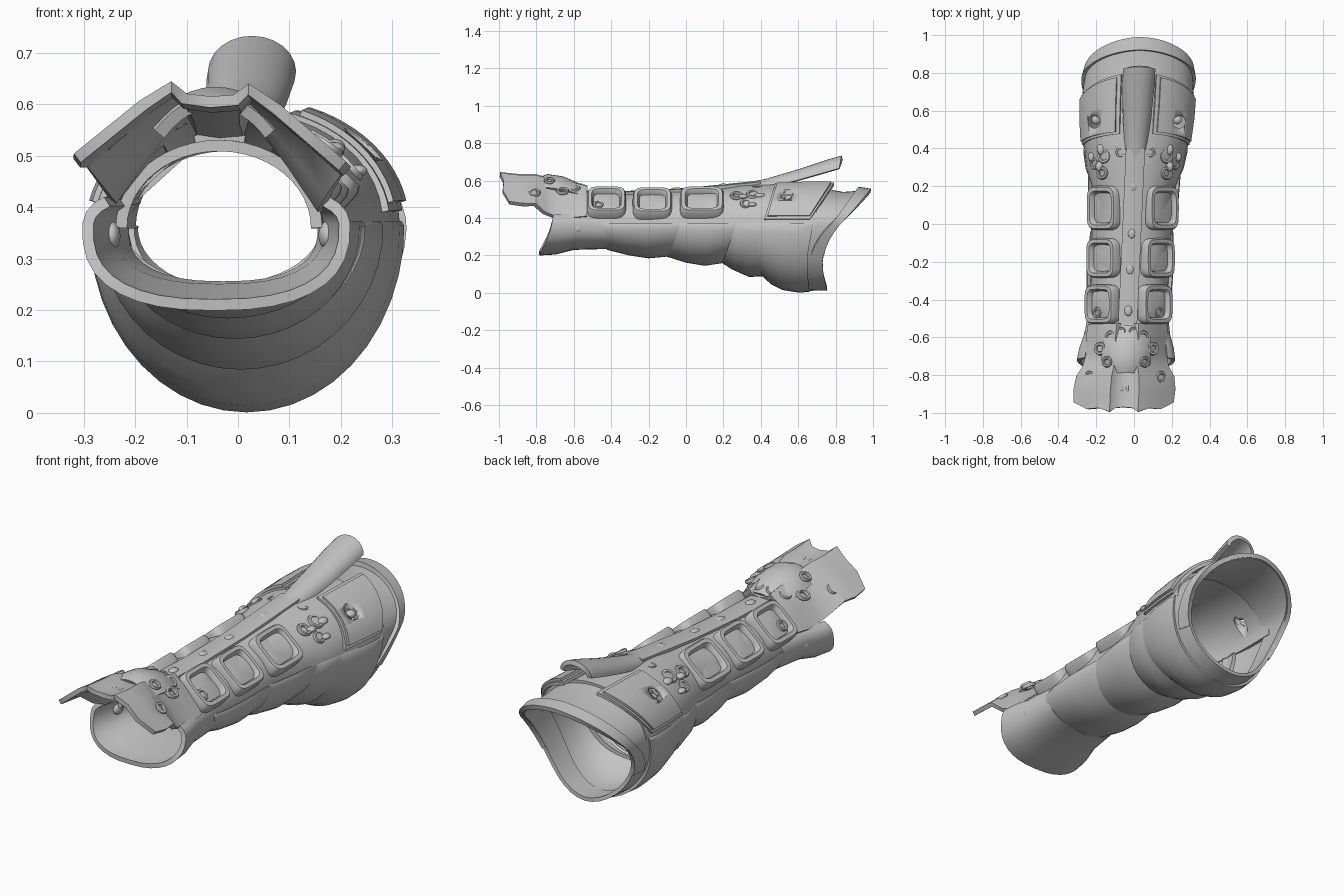
import bpy, bmesh, math
from mathutils import Matrix, Vector

cube = bpy.data.objects.get("Cube")
if cube:
    bpy.data.objects.remove(cube, do_unlink=True)

steel = bpy.data.materials.new("grey_steel")
steel.use_nodes = True
steel.diffuse_color = (0.55, 0.55, 0.55, 1)
steel.node_tree.nodes["Principled BSDF"].inputs["Base Color"].default_value = (0.55, 0.55, 0.55, 1)

MID = 0.36  # height of the widest line of the sleeve


def centre(y):
    return 0.045 * y - 0.01


def finish(name, bm, angle=35, thick=0):
    mesh = bpy.data.meshes.new(name)
    bm.to_mesh(mesh)
    bm.free()
    mesh.materials.append(steel)
    ob = bpy.data.objects.new(name, mesh)
    bpy.context.collection.objects.link(ob)
    bpy.ops.object.select_all(action='DESELECT')
    ob.select_set(True)
    bpy.context.view_layer.objects.active = ob
    if thick:
        mod = ob.modifiers.new("thickness", 'SOLIDIFY')
        mod.thickness = thick
        mod.offset = 0
        bpy.ops.object.modifier_apply(modifier=mod.name)
    bpy.ops.object.shade_smooth_by_angle(angle=math.radians(angle))
    return ob


def loft(name, rows, thick=0.022):
    """Open sheet through rows of points, thickened."""
    bm = bmesh.new()
    grid = [[bm.verts.new(p) for p in row] for row in rows]
    for a, b in zip(grid, grid[1:]):
        for i in range(len(a) - 1):
            bm.faces.new((a[i], a[i + 1], b[i + 1], b[i]))
    bmesh.ops.remove_doubles(bm, verts=bm.verts, dist=0.0005)
    return finish(name, bm, 35, thick)


def arc_point(row, deg, power=1, dip=0):
    """Point on an egg-shaped section; row = y bottom, side, top, z bottom, top, half width."""
    yb, ys, yt, zb, zt, w = row
    c, s = math.cos(math.radians(deg)), math.sin(math.radians(deg))
    y = ys + ((yt - ys) * s if s > 0 else (ys - yb) * s - dip * math.sin(-math.pi * s))
    z = MID + (zt - MID if s > 0 else MID - zb) * math.copysign(abs(s) ** power, s)
    return Vector((centre(y) + w * math.copysign(abs(c) ** power, c), y, z))


def shell(name, rows, a0, a1, thick=0.022, n=24, power=1, dip=0):
    return loft(name, [[arc_point(r, a0 + (a1 - a0) * i / n, power, dip) for i in range(n + 1)]
                       for r in rows], thick)


def top_row(y, zt, w):
    return (y, y, y, 0.2, zt, w)


# Lower overlapping bands of the sleeve
shell("wrist_cuff", [(-0.785, -0.72, -0.70, 0.21, 0.44, 0.25), (-0.70, -0.66, -0.65, 0.215, 0.44, 0.24),
                     (-0.6, -0.58, -0.57, 0.24, 0.44, 0.215), (-0.42, -0.42, -0.42, 0.245, 0.45, 0.195)],
      -215, 35, power=0.8)
shell("forearm_band_1", [(-0.42, -0.44, -0.44, 0.24, 0.4, 0.2), (-0.3, -0.36, -0.36, 0.21, 0.4, 0.215),
                         (-0.2, -0.22, -0.22, 0.195, 0.4, 0.22), (-0.09, -0.05, -0.05, 0.205, 0.4, 0.21),
                         (-0.03, 0.0, 0.0, 0.23, 0.4, 0.195)], -190, 10)
shell("forearm_band_2", [(-0.12, -0.06, -0.06, 0.21, 0.4, 0.2), (0.0, 0.02, 0.02, 0.172, 0.4, 0.215),
                         (0.1, 0.13, 0.13, 0.155, 0.4, 0.23), (0.2, 0.27, 0.27, 0.17, 0.4, 0.235),
                         (0.23, 0.3, 0.3, 0.19, 0.4, 0.222)], -190, 10)
shell("forearm_band_3", [(0.18, 0.24, 0.24, 0.18, 0.4, 0.222), (0.25, 0.3, 0.3, 0.135, 0.4, 0.25),
                         (0.34, 0.38, 0.38, 0.095, 0.4, 0.265), (0.43, 0.45, 0.45, 0.1, 0.4, 0.26)], -190, 10)
shell("elbow_band", [(0.4, 0.37, 0.37, 0.11, 0.4, 0.255), (0.46, 0.45, 0.45, 0.055, 0.4, 0.275),
                     (0.52, 0.54, 0.54, 0.025, 0.4, 0.29), (0.6, 0.62, 0.62, 0.012, 0.4, 0.295),
                     (0.66, 0.68, 0.68, 0.015, 0.4, 0.29)], -190, 10, dip=0.02)

# Flared opening at the elbow with a raised rim
shell("elbow_collar", [(0.64, 0.65, 0.67, 0.018, 0.56, 0.284), (0.69, 0.71, 0.84, 0.02, 0.53, 0.284),
                       (0.755, 0.81, 0.98, 0.022, 0.54, 0.272)], -90, 270, 0.018, 40, 1.06, 0.05)
shell("collar_rim", [(0.67, 0.765, 0.92, 0.03, 0.556, 0.293), (0.755, 0.815, 0.988, 0.02, 0.545, 0.28)],
      -30, 210, 0.022, 32, 1.1, 0.05)

# Upper plate and its centre keel
upper = [top_row(*r) for r in ((-0.6, 0.52, 0.19), (-0.3, 0.52, 0.195), (0, 0.535, 0.2),
                               (0.2, 0.55, 0.21), (0.3, 0.565, 0.245), (0.5, 0.575, 0.275), (0.7, 0.565, 0.283))]
upper_plate = shell("upper_plate", upper, 0, 180)
shell("centre_keel", [top_row(y, z, 0.2) for y, z in ((-0.57, 0.535), (-0.3, 0.535), (0, 0.55), (0.25, 0.575), (0.4, 0.59))],
      76, 104, 0.02, 6)

# Side panels over the elbow, each pierced by a small hook slot
panels = [upper_plate]
for side, a0, a1 in (("left", 8, 72), ("right", 108, 172)):
    for part, e, inset in (("panel", 0.012, 0), ("panel_inset", 0.024, 4)):
        t = e - 0.012
        rows = [(0.4, 0.41 + t, 0.48 + t, 0.2, 0.575 + e, 0.268 + e),
                (0.5, 0.54, 0.64, 0.2, 0.58 + e, 0.28 + e),
                (0.6, 0.64 - t, 0.80 - t, 0.2, 0.58 + e, 0.283 + e)]
        panels.append(shell(f"{side}_{part}", rows, a0 + inset, a1 - inset, 0.016, 12))


def ball(name, loc, scale, segs=14):
    bm = bmesh.new()
    bmesh.ops.create_uvsphere(bm, u_segments=segs, v_segments=8, radius=1)
    bmesh.ops.transform(bm, matrix=Matrix.Translation(loc) @ Matrix.Diagonal((*scale, 1)), verts=bm.verts)
    return finish(name, bm, 60)


for sx in (-1, 1):
    bm = bmesh.new()
    bmesh.ops.create_cone(bm, cap_ends=True, segments=20, radius1=0.032, radius2=0.032, depth=0.26,
                          matrix=Matrix.Translation((centre(0.54) + sx * 0.225, 0.54, 0.53)))
    cutter = finish("slot_cutter", bm)
    cutter.hide_render = True
    cutter.hide_set(True)
    for p in panels:
        if p is upper_plate or (p.name.startswith("left") == (sx > 0)):
            cut = p.modifiers.new("slot", 'BOOLEAN')
            cut.operation = 'DIFFERENCE'
            cut.solver = 'EXACT'
            cut.object = cutter
    ball("slot_hook", (centre(0.54) + sx * 0.215, 0.553, 0.505), (0.024, 0.026, 0.018))

# Arched fin rising over the elbow
fin = []
for y, z, w in ((0.3, 0.575, 0.035), (0.42, 0.597, 0.05), (0.6, 0.65, 0.066), (0.76, 0.703, 0.075), (0.83, 0.723, 0.075)):
    fin.append([(centre(y) + w * math.cos(a), y + 0.015 * math.sin(a) - 0.01, z - 0.8 * w * (1 - math.sin(a)))
                for a in (math.pi * i / 12 for i in range(13))])
loft("elbow_fin", fin)


# Raised square frames in two rows of three
def frame(name, loc, tilt, half_w, half_l):
    m = Matrix.Translation(loc) @ Matrix.Rotation(tilt, 4, 'Y')
    bm = bmesh.new()
    rings, n = [], 32
    for s, h in ((1.0, -0.015), (1.0, 0.025), (0.93, 0.04), (0.76, 0.04), (0.7, 0.03), (0.66, 0.012), (0.3, 0.018)):
        ring = []
        for i in range(n):
            c, d = math.cos(math.tau * i / n), math.sin(math.tau * i / n)
            ring.append(bm.verts.new(m @ Vector((s * half_w * math.copysign(abs(c) ** 0.4, c),
                                                 s * half_l * math.copysign(abs(d) ** 0.4, d), h))))
        rings.append(ring)
    for a, b in zip(rings, rings[1:]):
        for i in range(n):
            bm.faces.new((a[i], a[(i + 1) % n], b[(i + 1) % n], b[i]))
    bm.faces.new(rings[-1])
    finish(name, bm)


def swirl(name, loc, radius, tilt=0):
    bm = bmesh.new()
    m = Matrix.Translation(loc) @ Matrix.Rotation(tilt, 4, 'Y')
    t = radius * 0.38
    grid = [[bm.verts.new(m @ Vector((math.cos(u) * (radius + t * math.cos(v)), math.sin(u) * (radius + t * math.cos(v)),
                                      t * math.sin(v)))) for v in (math.tau * j / 6 for j in range(6))]
            for u in (math.tau * i / 14 for i in range(14))]
    for i in range(14):
        for j in range(6):
            bm.faces.new((grid[i][j], grid[(i + 1) % 14][j], grid[(i + 1) % 14][(j + 1) % 6], grid[i][(j + 1) % 6]))
    finish(name, bm, 60)


for sx, side in ((1, "left"), (-1, "right")):
    for i, (y, hl, out, z) in enumerate(((-0.425, 0.105, 0.135, 0.475), (-0.18, 0.105, 0.137, 0.47), (0.085, 0.118, 0.146, 0.475))):
        frame(f"{side}_frame_{i + 1}", (centre(y) + sx * out, y, z), sx * math.radians(42), 0.102, hl)
    # Scrollwork behind the frames and at the wrist
    swirl("wrist_frame_scroll", (centre(-0.47) + sx * 0.165, -0.47, 0.47), 0.022, sx * 0.7)
    for y, a, r in ((0.27, 48, 0.026), (0.36, 50, 0.03), (0.32, 33, 0.024), (0.38, 72, 0.02)):
        p = arc_point(top_row(y, 0.575, 0.255), a if sx > 0 else 180 - a)
        swirl("elbow_scroll", p, r, sx * math.radians(80 - a))
        ball("elbow_scroll_bead", p + Vector((sx * 0.015, 0.035, -0.006)), (r * 0.8, r, r * 0.5))
    for y, dx, z, r in ((-0.73, 0.1, 0.6, 0.022), (-0.6, 0.085, 0.56, 0.026), (-0.66, 0.14, 0.545, 0.026), (-0.57, 0.03, 0.57, 0.018)):
        swirl("hand_scroll", (centre(y) + sx * dx, y, z), r, sx * 0.5)
    ball("cuff_rivet", (centre(-0.58) + sx * 0.21, -0.585, 0.345), (0.018, 0.034, 0.028))
    swirl("wing_scroll", (centre(-0.82) + sx * 0.19, -0.81, 0.535), 0.024, sx * 0.7)

for y, z in ((-0.46, 0.54), (-0.24, 0.54), (-0.05, 0.55), (0.2, 0.57)):
    ball("keel_stud", (centre(y), y, z), (0.022, 0.03, 0.014))

# Hand guard: a low saddle with two sloping wings, its rear drooping at the sides
guard = []
half = ((0, 0.605, 0.025), (0.05, 0.61, 0.02), (0.075, 0.632, 0), (0.13, 0.595, 0.02), (0.19, 0.545, 0.015), (0.258, 0.488, 0.05))
section = [(-x, z, d) for x, z, d in half[:0:-1]] + list(half)
for y, sw, dz, lip, droop in ((-0.995, 1, 0, 1, 0), (-0.9, 1.02, -0.01, 0.5, 0), (-0.81, 0.98, -0.01, 0, 0),
                              (-0.76, 0.86, -0.02, 0, 0.5), (-0.69, 0.79, -0.035, 0, 0.7),
                              (-0.6, 0.81, -0.05, 0, 0.5), (-0.53, 0.78, -0.07, 0, 0.1)):
    guard.append([(centre(y) + x * sw, y + d * lip, z + dz - 0.03 * x - droop * x * x) for x, z, d in section])
loft("hand_guard", guard)
shell("hand_boss", [top_row(y, z, w) for y, z, w in ((-0.785, 0.605, 0.16), (-0.74, 0.622, 0.18), (-0.66, 0.61, 0.18),
                                                    (-0.59, 0.58, 0.17), (-0.54, 0.55, 0.15))], 48, 132, 0.025, 12)
for sx in (-1, 1):
    ball("boss_bead", (centre(-0.88) + sx * 0.015, -0.87, 0.6), (0.009, 0.03, 0.01))
